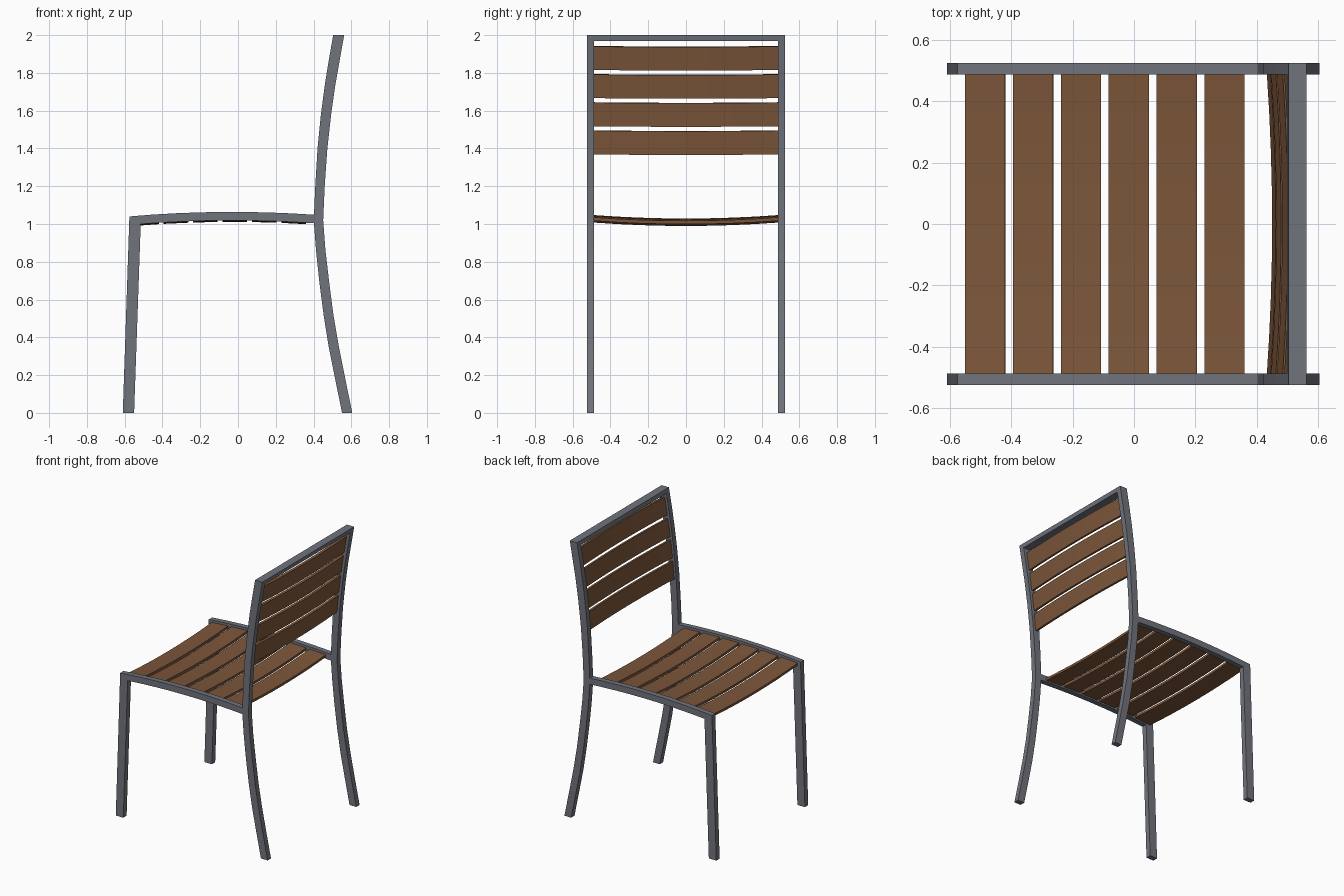
import bpy, bmesh, math
from mathutils import Vector

if "Cube" in bpy.data.objects:
    bpy.data.objects.remove(bpy.data.objects["Cube"])


def material(name, rgb):
    m = bpy.data.materials.new(name)
    m.diffuse_color = (*rgb, 1)
    m.use_nodes = True
    m.node_tree.nodes["Principled BSDF"].inputs["Base Color"].default_value = m.diffuse_color
    return m


METAL = material("grey metal", (0.165, 0.175, 0.205))
WOOD = material("brown wood", (0.205, 0.095, 0.043))
Y_OUT, Y_IN = 0.525, 0.487


def tube(name, rings, mat, mirror=False):
    """Closed solid through a row of four-cornered rings."""
    bm = bmesh.new()
    vs = [[bm.verts.new(p) for p in r] for r in rings]
    for a, b in zip(vs, vs[1:]):
        for i in range(4):
            j = (i + 1) % 4
            bm.faces.new((a[i], a[j], b[j], b[i]))
    bm.faces.new(vs[0])
    bm.faces.new(vs[-1])
    bmesh.ops.recalc_face_normals(bm, faces=bm.faces)
    me = bpy.data.meshes.new(name)
    bm.to_mesh(me)
    bm.free()
    me.materials.append(mat)
    ob = bpy.data.objects.new(name, me)
    bpy.context.collection.objects.link(ob)
    if mirror:
        mod = ob.modifiers.new("mirror", 'MIRROR')
        mod.use_axis = (False, True, False)
    return ob


def side_strip(name, pairs):
    """Side frame piece from pairs of (x, z) edge points, mirrored to both sides."""
    rings = [[(a[0], -Y_OUT, a[1]), (b[0], -Y_OUT, b[1]),
              (b[0], -Y_IN, b[1]), (a[0], -Y_IN, a[1])] for a, b in pairs]
    tube(name, rings, METAL, True)


def slat(name, centre, along, bow, width, thick=0.018, n=8):
    """Board across y, bowed in the middle; centre and along are in the xz plane."""
    along = along.normalized()
    normal = Vector((along.z, 0, -along.x))
    rings = []
    for k in range(n + 1):
        t = -1 + 2 * k / n
        c = centre + bow * (1 - t * t) + Vector((0, t * Y_IN, 0))
        u, v = along * width / 2, normal * thick / 2
        rings.append([c - u - v, c + u - v, c + u + v, c - u + v])
    tube(name, rings, WOOD)


# Front legs running into the arched seat rails
def arch(x):
    return 1.064 - 0.080 * (x + 0.03) ** 2


rail = [((-0.61, 0), (-0.55, 0)), ((-0.575, 1.04), (-0.515, 1.0))]
for i in range(1, 9):
    xt = -0.575 + 0.98 * i / 8
    xb = -0.515 + 0.92 * i / 8
    rail.append(((xt, arch(xt)), (xb, arch(xb) - 0.045)))
side_strip("front_leg_and_seat_rail", rail)

# Curved rear legs continuing up as back posts: (centre x, z, half width)
post = [(0.578, 0, 0.027), (0.541, 0.18, 0.027), (0.507, 0.35, 0.027),
        (0.479, 0.52, 0.026), (0.457, 0.69, 0.026), (0.438, 0.86, 0.025),
        (0.426, 1.02, 0.025), (0.434, 1.2, 0.025), (0.447, 1.4, 0.026),
        (0.466, 1.58, 0.027), (0.488, 1.74, 0.028), (0.510, 1.87, 0.029),
        (0.533, 2.0, 0.029)]
side_strip("rear_leg_and_back_post", [((x - h, z), (x + h, z)) for x, z, h in post])

# Top bar between the posts
tube("top_bar", [[(0.504, y, 2.0), (0.562, y, 2.0), (0.557, y, 1.97), (0.499, y, 1.97)]
                 for y in (-Y_IN, Y_IN)], METAL)

# Seat slats following the arch of the rails
for i in range(6):
    x = -0.485 + 0.156 * i
    slope = -0.160 * (x + 0.03)
    slat(f"seat_slat_{i + 1}", Vector((x, 0, arch(x) - 0.026)),
         Vector((1, 0, slope)), Vector((0, 0, -0.018)), 0.131)


# Back slats following the curve of the posts
def post_x(z):
    for (x0, z0, _), (x1, z1, _) in zip(post, post[1:]):
        if z0 <= z <= z1:
            return x0 + (x1 - x0) * (z - z0) / (z1 - z0)


for i in range(4):
    z = 1.432 + 0.149 * i
    dx = post_x(z + 0.06) - post_x(z - 0.06)
    slat(f"back_slat_{i + 1}", Vector((post_x(z) - 0.002, 0, z)),
         Vector((dx, 0, 0.12)), Vector((0.017, 0, -0.003)), 0.126)
